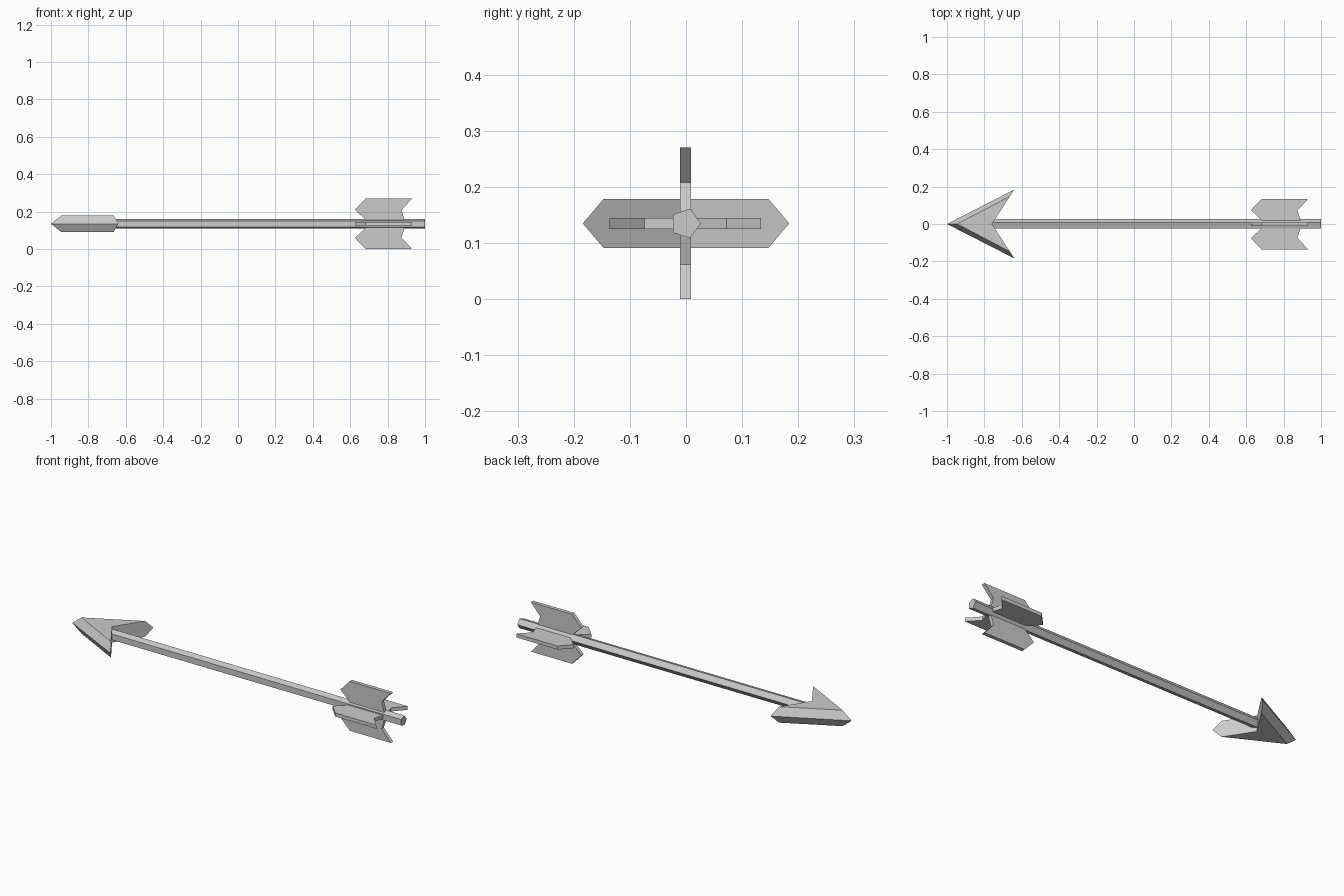
import bpy
import bmesh
import math
from mathutils import Matrix, Vector

cube = bpy.data.objects.get("Cube")
if cube:
    bpy.data.objects.remove(cube)

AXIS_Z = 0.135

grey = bpy.data.materials.new("plain_grey")
grey.use_nodes = True
grey.diffuse_color = (0.6, 0.6, 0.6, 1)
grey.node_tree.nodes["Principled BSDF"].inputs["Base Color"].default_value = (0.6, 0.6, 0.6, 1)


def make_object(name, bm, y=0.0):
    bmesh.ops.recalc_face_normals(bm, faces=bm.faces)
    mesh = bpy.data.meshes.new(name)
    bm.to_mesh(mesh)
    bm.free()
    mesh.materials.append(grey)
    obj = bpy.data.objects.new(name, mesh)
    obj.location = (0, y, AXIS_Z)
    bpy.context.collection.objects.link(obj)
    return obj


def loft(name, rings, y=0.0):
    """Join matching outlines with side faces and cap both ends."""
    bm = bmesh.new()
    loops = [[bm.verts.new(p) for p in ring] for ring in rings]
    for a, b in zip(loops, loops[1:]):
        for i in range(len(a)):
            j = (i + 1) % len(a)
            bm.faces.new((a[i], a[j], b[j], b[i]))
    bm.faces.new(loops[0])
    bm.faces.new(loops[-1])
    return make_object(name, bm, y)


# Five-sided shaft with one ridge towards +y
def pentagon(x, radius=0.0275):
    angles = [math.tau * i / 5 for i in range(5)]
    return [(x, radius * math.cos(a), radius * math.sin(a)) for a in angles]


loft("shaft", [pentagon(-0.8), pentagon(1.0)], -0.001)


# Barbed head: widest at mid height, bevelled to flat top and bottom
def chevron(tip, barb_x, barb_y, z):
    return [(tip, 0, z), (barb_x, -barb_y, z), (-0.76, 0, z), (barb_x, barb_y, z)]


HALF = 0.0435
loft("arrowhead", [chevron(-0.945, -0.664, 0.147, -HALF),
                   chevron(-1.0, -0.64, 0.184, 0),
                   chevron(-0.945, -0.664, 0.147, HALF)])

# Four notched feathers around the shaft
outline = [(0.682, 0.012), (0.682, 0.022), (0.625, 0.075), (0.682, 0.135),
           (0.93, 0.135), (0.874, 0.073), (0.89, 0.022), (0.89, 0.012)]
for i, side in enumerate(("top", "front", "bottom", "back")):
    turn = Matrix.Rotation(math.pi / 2 * i, 3, "X")
    rings = [[turn @ Vector((x, y, r)) for x, r in outline] for y in (-0.01, 0.01)]
    loft(side + "_feather", rings, -0.001)
